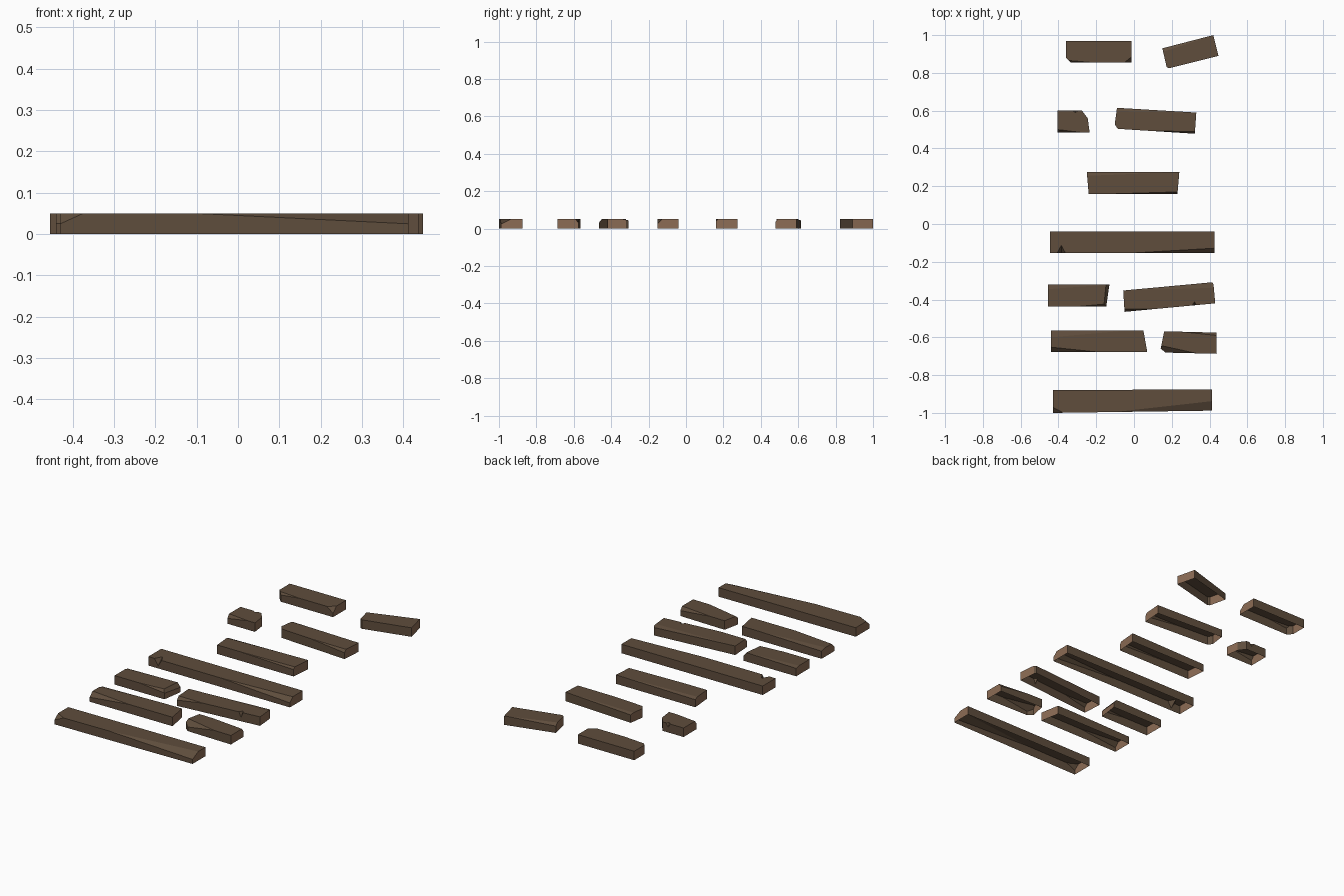
import bpy, bmesh
from mathutils import Vector

if "Cube" in bpy.data.objects:
    bpy.data.objects.remove(bpy.data.objects["Cube"])

H = 0.05  # plank thickness


def material(name, rgb):
    m = bpy.data.materials.new(name)
    m.diffuse_color = (*rgb, 1)
    m.use_nodes = True
    m.node_tree.nodes["Principled BSDF"].inputs["Base Color"].default_value = m.diffuse_color
    return m


BARK = material("dark_weathered_wood", (0.115, 0.075, 0.046))
GRAIN = material("light_end_grain", (0.262, 0.150, 0.090))


def new_object(name, bm):
    me = bpy.data.meshes.new(name)
    bm.normal_update()
    bm.to_mesh(me)
    bm.free()
    me.materials.append(BARK)
    me.materials.append(GRAIN)
    ob = bpy.data.objects.new(name, me)
    bpy.context.collection.objects.link(ob)
    return ob


def slice_off(bm, pts, centre):
    """Cut away the side of a three-point plane that lies away from the centre."""
    a, b, c = (Vector(p) for p in pts)
    n = (b - a).cross(c - a).normalized()
    if n.dot(centre - a) > 0:
        n = -n
    r = bmesh.ops.bisect_plane(bm, geom=bm.verts[:] + bm.edges[:] + bm.faces[:], dist=1e-6,
                               plane_co=a, plane_no=n, clear_outer=True)
    edges = [e for e in r["geom_cut"] if isinstance(e, bmesh.types.BMEdge)]
    bmesh.ops.holes_fill(bm, edges=edges, sides=0)


def plank(name, corners, chips=(), corner_cuts=(), notch=None):
    """corners: back-left, back-right, front-right, front-left.
    chips: (side, x start, x end, drop, inset); corner_cuts: (x0, y0, x1, y1)."""
    bl, br, fr, fl = corners
    centre = Vector((sum(c[0] for c in corners) / 4, sum(c[1] for c in corners) / 4, H / 2))

    def edge_y(side, x):
        p, q = (bl, br) if side > 0 else (fl, fr)
        return p[1] + (q[1] - p[1]) * (x - p[0]) / (q[0] - p[0])

    bm = bmesh.new()
    base = bm.faces.new([bm.verts.new((x, y, 0)) for x, y in corners])
    top = bmesh.ops.extrude_face_region(bm, geom=[base])["geom"]
    for v in top:
        if isinstance(v, bmesh.types.BMVert):
            v.co.z = H
    bmesh.ops.recalc_face_normals(bm, faces=bm.faces[:])
    for side, xs, xe, drop, inset in chips:
        ye = edge_y(side, xe)
        slice_off(bm, [(xs, edge_y(side, xs), H), (xe, ye, H - drop), (xe, ye - side * inset, H)], centre)
    for x0, y0, x1, y1 in corner_cuts:
        slice_off(bm, [(x0, y0, 0), (x1, y1, 0), (x0, y0, H)], centre)
    bmesh.ops.recalc_face_normals(bm, faces=bm.faces[:])
    ob = new_object(name, bm)

    # splintered notch in a long edge
    if notch:
        side, x, w, depth, drop = notch
        y = edge_y(side, x) + side * 0.004
        cb = bmesh.new()
        pts = [(x - w, y, H + .01), (x + w, y, H + .01), (x, y - side * depth, H + .01), (x, y, H - drop)]
        for p in pts:
            cb.verts.new(p)
        bmesh.ops.convex_hull(cb, input=cb.verts[:])
        bmesh.ops.recalc_face_normals(cb, faces=cb.faces[:])
        cutter = new_object("notch_cutter", cb)
        mod = ob.modifiers.new("notch", "BOOLEAN")
        mod.operation, mod.solver, mod.object = "DIFFERENCE", "EXACT", cutter
        dg = bpy.context.evaluated_depsgraph_get()
        ob.data = bpy.data.meshes.new_from_object(ob.evaluated_get(dg))
        ob.modifiers.clear()
        bpy.data.objects.remove(cutter)

    # open underside, light end grain on the sawn ends
    bm = bmesh.new()
    bm.from_mesh(ob.data)
    bm.normal_update()
    bmesh.ops.delete(bm, geom=[f for f in bm.faces if f.normal.z < -0.9], context="FACES_ONLY")
    for f in bm.faces:
        f.material_index = 1 if abs(f.normal.x) > 0.9 else 0
    bm.to_mesh(ob.data)
    bm.free()
    ob.data.update()


B, F = 1, -1  # back and front edge

plank("back_left_plank", [(-.36, .97), (-.013, .97), (-.013, .855), (-.36, .855)],
      [(F, -.05, -.013, .03, .03), (F, -.22, -.36, .015, .012)], [(-.36, .88, -.335, .855)])
plank("back_right_plank", [(.15, .93), (.42, 1.0), (.447, .89), (.175, .822)],
      [(B, .42, .15, .012, .02)], [(.157, .84, .185, .825)])
plank("short_stub", [(-.405, .6), (-.25, .6), (-.235, .485), (-.405, .485)],
      [(F, -.28, -.405, .02, .015)], [(-.275, .6, -.245, .56)], (B, -.31, .025, .02, .03))
plank("second_row_plank", [(-.09, .615), (.33, .59), (.322, .478), (-.105, .505)],
      [(B, .33, -.09, .006, .02), (F, .1, .322, .015, .012)], [(-.104, .53, -.085, .503)])
plank("third_row_plank", [(-.25, .275), (.24, .275), (.23, .16), (-.24, .16)],
      [(B, .24, -.25, .008, .02), (F, -.1, .23, .012, .01)])
plank("middle_long_plank", [(-.445, -.04), (.427, -.04), (.427, -.153), (-.445, -.153)],
      [(F, 0, .427, .025, .025)], (), (F, -.385, .03, .055, .04))
plank("fifth_row_left_plank", [(-.455, -.32), (-.13, -.32), (-.147, -.437), (-.455, -.437)],
      [(B, -.13, -.455, .006, .025), (F, -.3, -.147, .015, .014), (F, -.16, -.14, .025, .2)])
plank("fifth_row_right_plank", [(-.057, -.352), (.42, -.308), (.43, -.42), (-.05, -.465)],
      [(B, -.057, .42, .006, .03), (F, .1, -.05, .018, .015)], [(.415, -.309, .427, -.33)],
      (F, .32, .018, .03, .035))
plank("sixth_row_left_plank", [(-.44, -.565), (.05, -.565), (.07, -.677), (-.44, -.677)],
      [(B, -.05, -.44, .008, .035), (F, -.2, -.44, .025, .025)])
plank("sixth_row_right_plank", [(.16, -.568), (.437, -.575), (.437, -.687), (.137, -.68)],
      [(F, .33, .15, .03, .035), (B, .25, .437, .02, .015)], [(.142, -.66, .17, -.683)])
plank("front_long_plank", [(-.43, -.88), (.412, -.875), (.412, -.988), (-.43, -1.0)],
      [(F, -.1, .412, .025, .05), (F, -.375, -.43, .025, .03)])
